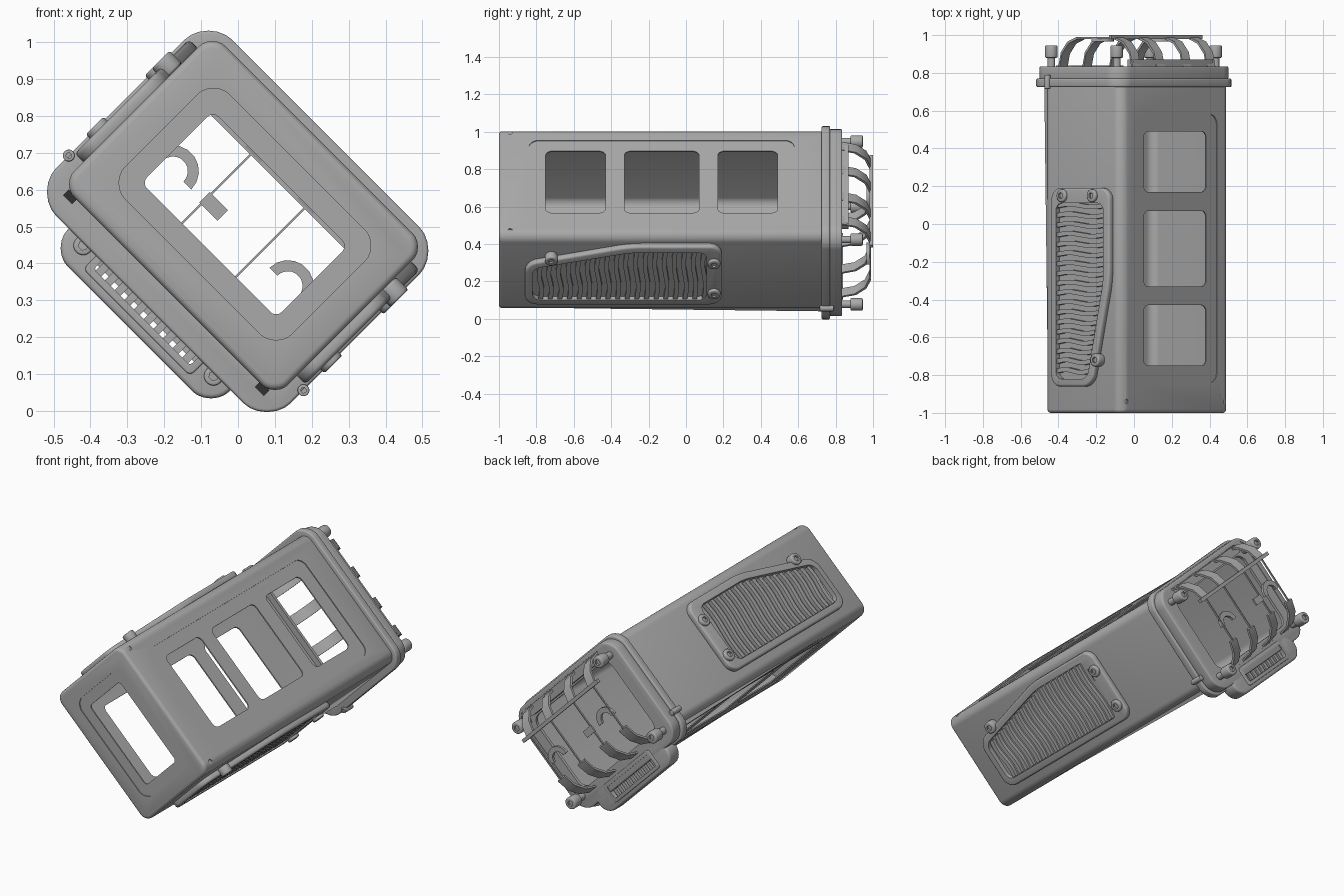
import bpy, bmesh, math
from mathutils import Matrix

if "Cube" in bpy.data.objects:
    bpy.data.objects.remove(bpy.data.objects["Cube"])

grey = bpy.data.materials.new("plain_grey")
grey.use_nodes = True
grey.diffuse_color = (0.4, 0.4, 0.4, 1)
grey.node_tree.nodes["Principled BSDF"].inputs["Base Color"].default_value = (0.4, 0.4, 0.4, 1)

# The case lies tilted 45 degrees about its long axis:
# local x = wide way, local z = narrow way, y = length
TILT = Matrix.Translation((0.015, 0, 0.53)) @ Matrix.Rotation(math.radians(45), 4, 'Y')

# Each plane maps (a, b, depth) to local x, y, z
PLANES = {
    "front": lambda a, b, d: (a, d, b),
    "top": lambda a, b, d: (a, b, d),
    "side": lambda a, b, d: (d, a, b),
}


def select(ob):
    bpy.ops.object.select_all(action='DESELECT')
    ob.select_set(True)
    bpy.context.view_layer.objects.active = ob


def apply(ob, mod):
    select(ob)
    bpy.ops.object.modifier_apply(modifier=mod.name)


def cut(ob, *cutters):
    for c in cutters:
        m = ob.modifiers.new("cut", 'BOOLEAN')
        m.operation, m.solver, m.object = 'DIFFERENCE', 'EXACT', c
        apply(ob, m)
        bpy.data.objects.remove(c)


def rounded(points, r, steps=6):
    """Round every corner of a polygon with a small arc."""
    out = []
    n = len(points)
    for i, (px, py) in enumerate(points):
        ends = []
        for qx, qy in (points[i - 1], points[(i + 1) % n]):
            length = math.hypot(qx - px, qy - py)
            ends.append((px + (qx - px) * r / length, py + (qy - py) * r / length))
        (ax, ay), (bx, by) = ends
        for k in range(steps + 1):
            t = k / steps
            w = ((1 - t) ** 2, 1.2 * t * (1 - t), t * t)
            s = sum(w)
            out.append(((w[0] * ax + w[1] * px + w[2] * bx) / s,
                        (w[0] * ay + w[1] * py + w[2] * by) / s))
    return out


def rect(a0, a1, b0, b1, r=0):
    pts = [(a0, b0), (a1, b0), (a1, b1), (a0, b1)]
    return rounded(pts, r) if r else pts


def prism(name, pts, lo, hi, plane, bevel=0):
    put = PLANES[plane]
    bm = bmesh.new()
    low = [bm.verts.new(put(a, b, lo)) for a, b in pts]
    high = [bm.verts.new(put(a, b, hi)) for a, b in pts]
    bm.faces.new(low)
    bm.faces.new(high)
    for i in range(len(pts)):
        bm.faces.new((low[i - 1], low[i], high[i], high[i - 1]))
    bmesh.ops.recalc_face_normals(bm, faces=bm.faces)
    me = bpy.data.meshes.new(name)
    bm.to_mesh(me)
    bm.free()
    ob = bpy.data.objects.new(name, me)
    bpy.context.collection.objects.link(ob)
    me.materials.append(grey)
    ob.matrix_world = TILT
    if bevel:
        m = ob.modifiers.new("bevel", 'BEVEL')
        m.width, m.segments = bevel, 3
        m.limit_method, m.angle_limit = 'ANGLE', math.radians(50)
        apply(ob, m)
    return ob


def disc(a, b, r, n=20):
    return [(a + r * math.cos(i * math.tau / n), b + r * math.sin(i * math.tau / n)) for i in range(n)]


def screw(name, a, b, r, lo, hi, plane):
    """Round boss with a hex socket in its outer end."""
    ob = prism(name, disc(a, b, r), lo, hi, plane, r * 0.2)
    end = math.copysign(0.012, hi - lo)
    cut(ob, prism("socket", disc(a, b, r * 0.5, 6), hi - end, hi + end, plane))


HU, HV, WALL = 0.41, 0.29, 0.012

# Thin-walled main case, open at the rear
case = prism("main_case", rect(-HU, HU, -HV, HV, 0.05), -1, 0.8, "front", 0.018)
cut(case, prism("cavity", rect(WALL - HU, HU - WALL, WALL - HV, HV - WALL, 0.045), WALL - 1, 0.9, "front"))

# Front panel and window
cut(case, prism("c", rect(-0.32, 0.32, -0.195, 0.205, 0.06), -1.1, -0.995, "front"),
    prism("c", rect(-0.258, 0.258, -0.133, 0.141, 0.02), -1.1, -0.9, "front"))

# Three windows in a shallow panel on both wide faces
for s in (1, -1):
    cut(case, prism("c", rect(-0.31, 0.31, -0.84, 0.58, 0.05), s * (HV - 0.005), s * 0.4, "top"))
    for y0, y1 in ((-0.75, -0.43), (-0.33, 0.07), (0.17, 0.49)):
        cut(case, prism("c", rect(-0.233, 0.233, y0, y1, 0.03), s * 0.2, s * 0.4, "top"))
    # Small locating holes near the front corners
    cut(case, prism("c", disc(s * 0.37, -0.94, 0.013), HV - 0.006, 0.4, "top"))

# Stepped flange round the rear opening
for name, inset, y0, y1 in (("flange_lip", 0, 0.725, 0.77), ("flange_band", 0.012, 0.765, 0.835)):
    ring = prism(name, rect(inset - 0.45, 0.45 - inset, inset - 0.36, 0.315 - inset, 0.09),
                 y0, y1, "front", 0.008)
    cut(ring, prism("c", rect(-0.4, 0.4, -0.28, 0.28, 0.04), 0.7, 0.9, "front"))

# Narrow frame just inside the rear opening
frame = prism("rear_frame", rect(-0.405, 0.405, -0.285, 0.285, 0.04), 0.815, 0.832, "front")
cut(frame, prism("c", rect(-0.34, 0.34, -0.245, 0.215, 0.05), 0.7, 0.9, "front"))

# Vents on the two narrow faces
outline = [(-0.86, -0.205), (0.19, -0.205), (0.19, 0.233), (-0.3, 0.233), (-0.86, 0.1)]
inner = [(-0.82, -0.165), (0.11, -0.165), (0.11, 0.19), (-0.3, 0.19), (-0.82, 0.07)]
for s, tag in ((1, "left"), (-1, "right")):
    frame = prism("vent_frame_" + tag, rounded(outline, 0.06), s * 0.402, s * (HU + 0.032), "side", 0.012)
    cut(frame, prism("c", rounded(inner, 0.04), s * (HU + 0.004), s * 0.6, "side"))
    for i in range(18):
        y = -0.79 + i * 0.0515
        top = min(0.19, 0.19 + (y + 0.3) * 0.23) - 0.004
        # Gently waved louvre
        wave = [(y + 0.008 * math.sin(k * math.pi / 3), -0.163 + (top + 0.163) * k / 6) for k in range(7)]
        prism("vent_fin_" + tag, wave + [(a + 0.024, b) for a, b in reversed(wave)],
              s * 0.41, s * (HU + 0.026), "side")
    for y, v in ((0.15, 0.113), (0.15, -0.113), (-0.72, 0.14)):
        screw("vent_screw_" + tag, y, v, 0.034, s * 0.41, s * (HU + 0.048), "side")
    # Tapered rail under the case, and a flange pin
    prism("under_rail_" + tag, [(-0.6, -0.285), (0.75, -0.285), (0.75, -0.308)],
          s * 0.35, s * 0.385, "side")
    screw("flange_pin_" + tag, s * 0.45, -0.22, 0.016, 0.79, 0.715, "front")

# Grille bar beside the flange, with a raised bezel and an open slot
bar = prism("grille_bar", rect(-0.31, 0.31, -0.435, -0.29, 0.07), 0.745, 0.835, "front", 0.012)
bezel = prism("grille_bezel", rect(-0.205, 0.205, -0.41, -0.295, 0.015), 0.735, 0.84, "front", 0.004)
for part in (bar, bezel):
    cut(part, prism("c", rect(-0.185, 0.185, -0.39, -0.315, 0.01), 0.7, 0.9, "front"))
for i in range(10):
    u = -0.167 + i * 0.037
    prism("grille_slat", rect(u - 0.011, u + 0.011, -0.392, -0.313), 0.76, 0.82, "front")
prism("grille_rail", rect(-0.186, 0.186, -0.375, -0.33), 0.785, 0.795, "front")
for u in (-0.25, 0.25):
    screw("grille_screw", u, -0.365, 0.026, 0.76, 0.735, "front")

# Rear fittings: collars, corner posts and remnants of a domed cap
for s in (1, -1):
    angles = [math.radians(a) for a in range(0, 181, 20)]
    arc = [(s * 0.22 + 0.07 * math.cos(a), -0.05 + 0.07 * math.sin(a)) for a in angles]
    arc += [(s * 0.22 + 0.04 * math.cos(a), -0.05 + 0.04 * math.sin(a)) for a in reversed(angles)]
    prism("rear_collar", arc, 0.965, 0.98, "front")
    for v in (-0.27, 0.22):
        prism("post_stem", disc(s * 0.37, v, 0.02), 0.815, 0.9, "front")
        screw("post_knob", s * 0.37, v, 0.034, 0.88, 0.945, "front")
    for u in (0.1, 0.28):
        # Wide straps bend over the edges and a thin strip joins them
        for sign, foot in ((1, 0.27), (-1, -0.27)):
            path = [(0.825, foot), (0.9, foot * 0.93), (0.955, foot * 0.75), (0.98, foot * 0.5)]
            back = [(y + 0.01, v + sign * 0.008) for y, v in reversed(path)]
            prism("cap_strap", path + back, s * (u - 0.03), s * (u + 0.03), "side")
        prism("cap_strip", rect(0.98, 0.99, -0.14, 0.14), s * u, s * (u + 0.006), "side")
prism("cap_ledge", rect(-0.3, 0.3, 0.225, 0.275, 0.01), 0.828, 0.87, "front")
prism("cap_crossbar", rect(-0.34, 0.34, 0.13, 0.15), 0.98, 1.0, "front")
prism("cap_tab", rect(-0.11, -0.04, -0.06, -0.02), 0.98, 0.99, "front")

# Smooth the rounded edges and keep the sharp ones
for ob in bpy.context.scene.objects:
    if ob.type == 'MESH' and ob.data.materials and ob.data.materials[0] == grey:
        select(ob)
        bpy.ops.object.shade_smooth_by_angle(angle=math.radians(35))
